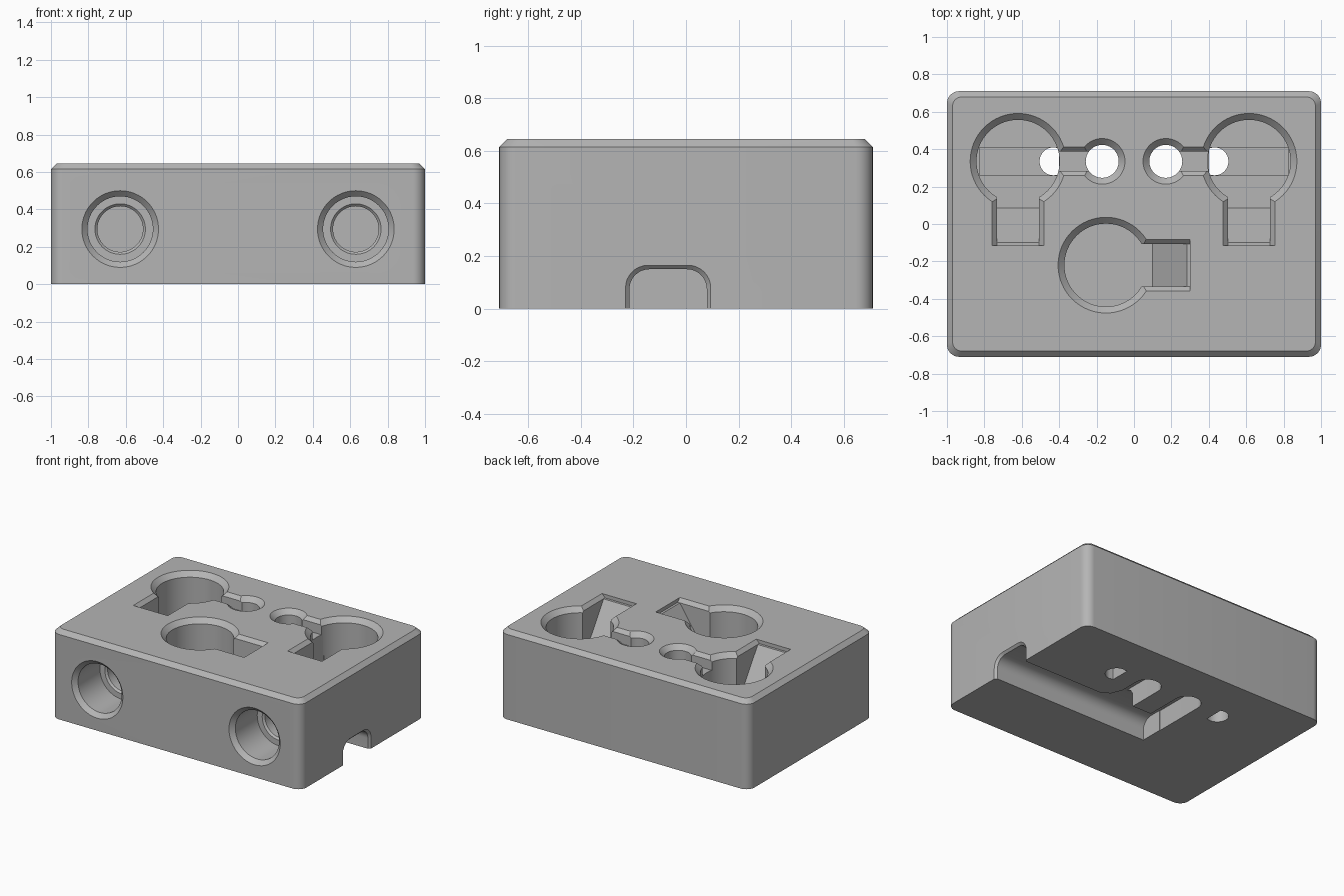
import bpy
import bmesh
from math import cos, sin, pi
from mathutils import Matrix, Vector

if "Cube" in bpy.data.objects:
    bpy.data.objects.remove(bpy.data.objects["Cube"], do_unlink=True)

TOP = 0.645
FLOOR = 0.345
CHAMFER = 0.03

grey = bpy.data.materials.new("plain_grey")
grey.use_nodes = True
grey.diffuse_color = (0.46, 0.46, 0.46, 1)
grey.node_tree.nodes["Principled BSDF"].inputs["Base Color"].default_value = grey.diffuse_color


def loft(name, rings, matrix=None):
    """Closed solid through rings of (x, y, z) points."""
    bm = bmesh.new()
    rows = [[bm.verts.new(p) for p in ring] for ring in rings]
    n = len(rows[0])
    for a, b in zip(rows, rows[1:]):
        for i in range(n):
            j = (i + 1) % n
            bm.faces.new((a[i], a[j], b[j], b[i]))
    bm.faces.new(rows[0])
    bm.faces.new(rows[-1])
    if matrix:
        bm.transform(matrix)
    bmesh.ops.recalc_face_normals(bm, faces=bm.faces)
    mesh = bpy.data.meshes.new(name)
    bm.to_mesh(mesh)
    bm.free()
    obj = bpy.data.objects.new(name, mesh)
    bpy.context.collection.objects.link(obj)
    return obj


def turned(name, profile, matrix, n=64):
    """Round solid from (radius, height) pairs."""
    return loft(name, [[(r * cos(2 * pi * i / n), r * sin(2 * pi * i / n), h)
                        for i in range(n)] for r, h in profile], matrix)


def prism(name, points, low, high, matrix=None):
    return loft(name, [[(x, y, h) for x, y in points] for h in (low, high)], matrix)


def rounded_rect(hx, hy, r, z, steps=8):
    ring = []
    for k, (sx, sy) in enumerate(((1, 1), (-1, 1), (-1, -1), (1, -1))):
        for i in range(steps + 1):
            a = (k + i / steps) * pi / 2
            ring.append((sx * (hx - r) + r * cos(a), sy * (hy - r) + r * sin(a), z))
    return ring


def cut(body, cutter):
    cutter.hide_render = True
    mod = body.modifiers.new("cut", 'BOOLEAN')
    mod.operation = 'DIFFERENCE'
    mod.solver = 'EXACT'
    mod.object = cutter
    bpy.context.view_layer.objects.active = body
    bpy.ops.object.modifier_apply(modifier=mod.name)
    bpy.data.objects.remove(cutter, do_unlink=True)


def at(x, y, z=0):
    return Matrix.Translation((x, y, z))


# Block with rounded corners and a chamfered top edge
body = loft("body_block", [rounded_rect(1, 0.71, 0.065, 0),
                           rounded_rect(1, 0.71, 0.065, TOP - CHAMFER),
                           rounded_rect(0.97, 0.68, 0.05, TOP)])
body.data.materials.append(grey)


def round_hole(name, r, bottom, x, y):
    e = 0.02
    c = 0.034
    cut(body, turned(name, [(r, bottom), (r, TOP - c), (r + c + e, TOP + e)], at(x, y)))


def chamfered_slot(name, half, bottom, start, end, place):
    """Chamfered straight-sided trough along local x; width along local y."""
    c = 0.025
    e = 0.02
    section = [(-half, bottom), (half, bottom), (half, TOP - c), (half + c + e, TOP + e),
               (-half - c - e, TOP + e), (-half, TOP - c)]
    cut(body, loft(name, [[(u, w, z) for w, z in section] for u in (start, end)], place))


# Three round pockets, each with a ramped finger slot
pockets = [(-0.62, 0.335, -pi / 2), (0.615, 0.335, -pi / 2), (-0.15, -0.22, 0)]
upright = Matrix.Rotation(pi / 2, 4, 'X')
for x, y, angle in pockets:
    place = at(x, y) @ Matrix.Rotation(angle, 4, 'Z')
    round_hole("pocket", 0.222, FLOOR, x, y)
    slope = (TOP - FLOOR) / 0.2
    ramp = [(0.1, FLOOR), (0.25, FLOOR), (0.45, TOP), (0.45, TOP + 0.05), (0.1, TOP + 0.05)]
    cut(body, prism("ramp_slot", ramp, -0.113, 0.113, place @ upright))
    chamfered_slot("ramp_slot_rim", 0.113, TOP - 0.026, 0.17, 0.45, place)

# Small holes, link troughs and cable drains on both sides
for s in (-1, 1):
    round_hole("small_hole", 0.088, -0.1, s * 0.17, 0.335)
    chamfered_slot("link_trough", 0.052, 0.55, s * 0.24, s * 0.42, at(0, 0.335))
    groove = [(s * 0.4, 0.26), (s * 0.4, 0.41), (s * 0.827, 0.41), (s * 0.827, 0.26)]
    cut(body, prism("floor_groove", groove, FLOOR - 0.04, FLOOR + 0.02))
    drain = [(s * max(0.4, 0.43 + 0.075 * cos(a)), 0.335 + 0.075 * sin(a))
             for a in [pi / 2 - pi * i / 16 * 1 for i in range(-0, 17)]]
    drain = [(s * (0.43 - 0.0), 0.26), (s * 0.4, 0.265), (s * 0.4, 0.405)] + [
        (s * (0.43 + 0.075 * cos(a)), 0.335 + 0.075 * sin(a))
        for a in [pi / 2 - pi * i / 16 for i in range(16)]]
    cut(body, prism("drain_hole", drain, -0.1, FLOOR + 0.05))

# Stepped bores in the front
for s in (-1, 1):
    bore = [(0.235, -0.03), (0.175, 0.03), (0.175, 0.28), (0.135, 0.28),
            (0.122, 0.293), (0.122, 0.48)]
    cut(body, turned("front_bore", bore, at(s * 0.63, -0.71, 0.295)
                     @ Matrix.Rotation(-pi / 2, 4, 'X')))


# Arched cable channel underneath, open on the left side
def arch(x, half, height, r):
    ring = [(x, -0.068 - half, -0.05), (x, -0.068 + half, -0.05)]
    for k, sy in ((0, 1), (1, -1)):
        for i in range(9):
            a = (k + i / 8) * pi / 2
            ring.append((x, -0.068 + sy * (half - r) + r * cos(a), height - r + r * sin(a)))
    return ring


cut(body, loft("cable_channel", [arch(-0.26, 0.147, 0.15, 0.075), arch(0.985, 0.147, 0.15, 0.075),
                                 arch(1.02, 0.182, 0.185, 0.1)]))
for s in (-1, 1):
    lobe = [(s * 0.17 + 0.093 * cos(a), 0.335 + 0.093 * sin(a))
            for a in [pi * i / 20 for i in range(21)]]
    lobe += [(s * 0.17 - 0.093, -0.05), (s * 0.17 + 0.093, -0.05)]
    cut(body, prism("channel_branch", lobe, -0.05, 0.148))
sweep = [(0.25, 0.06), (0.38, 0.06), (0.35, 0.085), (0.295, 0.115), (0.265, 0.19), (0.25, 0.2)]
cut(body, prism("channel_sweep", sweep, -0.05, 0.146))

# Smooth round walls, crisp edges
bpy.ops.object.select_all(action='DESELECT')
body.select_set(True)
bpy.context.view_layer.objects.active = body
bpy.ops.object.shade_smooth_by_angle()
